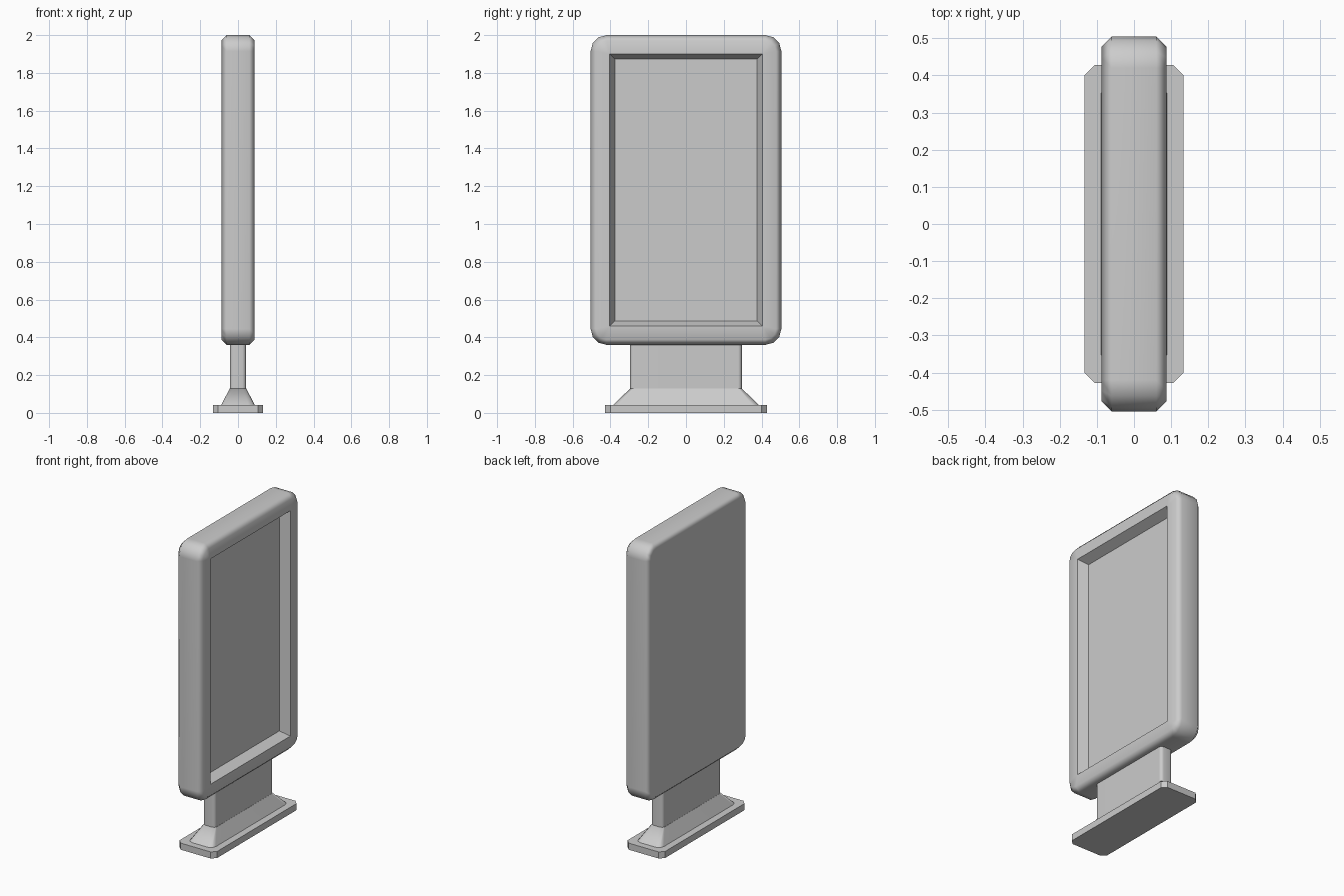
import bpy, bmesh, math

if "Cube" in bpy.data.objects:
    bpy.data.objects.remove(bpy.data.objects["Cube"])


def ring(hu, hv, r, segs):
    """Rectangle outline with rounded corners (segs=1 gives a chamfer)."""
    pts = []
    for k, (su, sv) in enumerate([(1, 1), (-1, 1), (-1, -1), (1, -1)]):
        for i in range(segs + 1):
            a = math.pi / 2 * (k + i / segs)
            pts.append((su * (hu - r) + r * math.cos(a),
                        sv * (hv - r) + r * math.sin(a)))
    return pts


def loft(name, sections, segs, place, angle=50):
    """Skin a stack of (half_u, half_v, corner_radius, height) outlines."""
    bm = bmesh.new()
    loops = []
    for hu, hv, r, h in sections:
        loops.append([bm.verts.new(place(u, v, h)) for u, v in ring(hu, hv, r, segs)])
    for a, b in zip(loops, loops[1:]):
        n = len(a)
        for i in range(n):
            j = (i + 1) % n
            bm.faces.new((a[i], a[j], b[j], b[i]))
    bm.faces.new(loops[0][::-1])
    bm.faces.new(loops[-1])
    bmesh.ops.remove_doubles(bm, verts=bm.verts, dist=1e-5)
    bmesh.ops.recalc_face_normals(bm, faces=bm.faces)
    mesh = bpy.data.meshes.new(name)
    bm.to_mesh(mesh)
    bm.free()
    obj = bpy.data.objects.new(name, mesh)
    bpy.context.collection.objects.link(obj)
    bpy.ops.object.select_all(action='DESELECT')
    obj.select_set(True)
    bpy.context.view_layer.objects.active = obj
    bpy.ops.object.shade_smooth_by_angle(angle=math.radians(angle))
    mod = obj.modifiers.new("weighted_normals", 'WEIGHTED_NORMAL')
    mod.keep_sharp = True
    return obj


def upright(u, v, h):
    return (u, v, h)


def sideways(u, v, h):
    return (h, u, v + 1.18)


# Display panel: bevelled slab with a tapered recess on the +x face
loft("display_panel", [
    (0.477, 0.792, 0.057, -0.088),
    (0.505, 0.82, 0.085, -0.06),
    (0.505, 0.82, 0.085, 0.06),
    (0.477, 0.792, 0.057, 0.088),
    (0.404, 0.72, 0.0, 0.088),
    (0.377, 0.693, 0.0, 0.028),
], 3, sideways)

# Post, running slightly into the panel
loft("post", [
    (0.043, 0.296, 0.02, 0.12),
    (0.043, 0.296, 0.02, 0.38),
], 2, upright)

# Sloped collar around the foot of the post
loft("collar", [
    (0.09, 0.387, 0.035, 0.04),
    (0.044, 0.297, 0.02, 0.128),
], 2, upright)


# Base plate with chamfered corners
def base_outline(u, v, h):
    return (u, v, h)


loft("base_plate", [
    (0.133, 0.428, 0.027, 0.0),
    (0.133, 0.428, 0.027, 0.042),
], 1, base_outline, 30)
